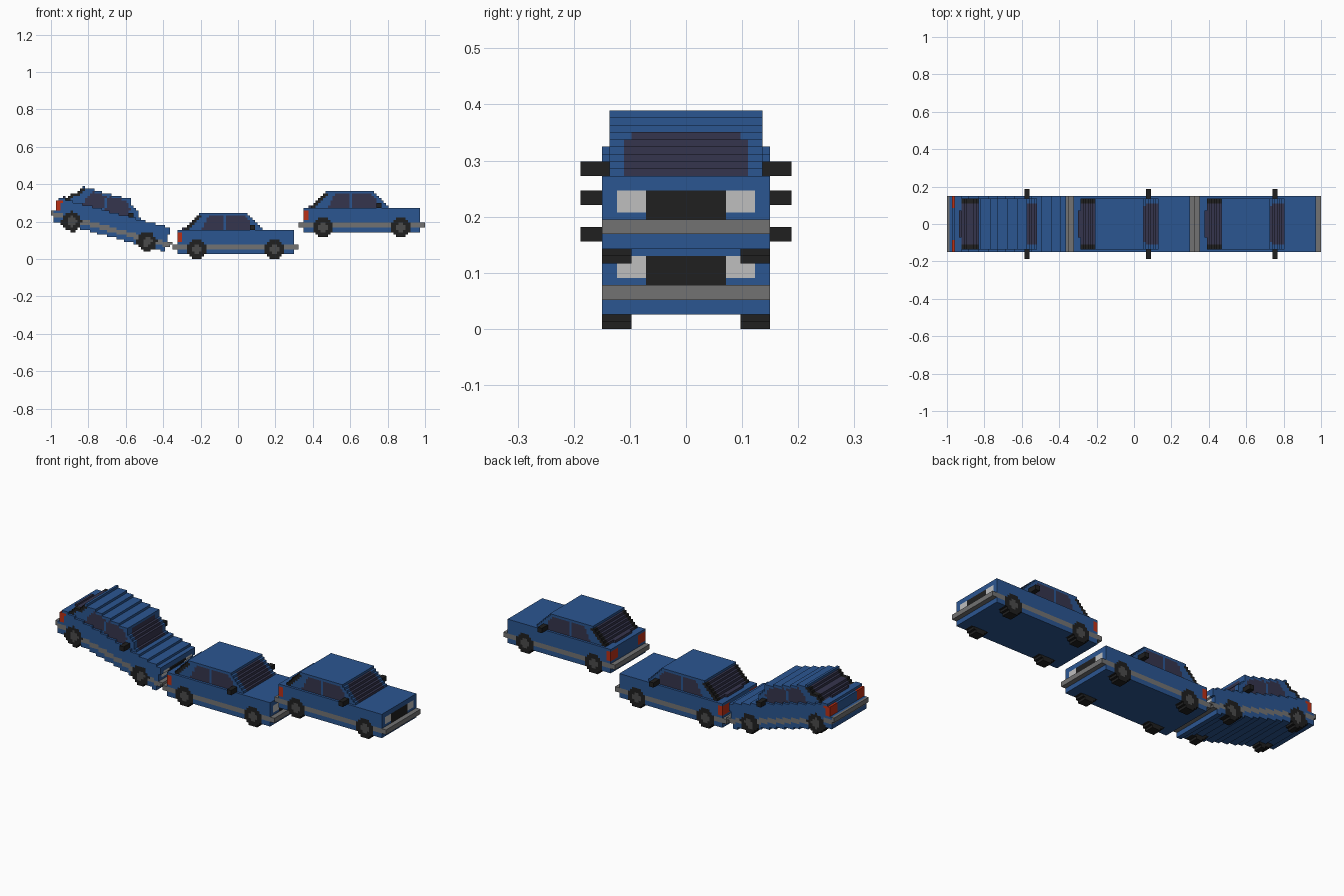
import bpy, bmesh, math

cube = bpy.data.objects.get("Cube")
if cube:
    bpy.data.objects.remove(cube, do_unlink=True)

V = 2 / 154  # edge length of one block

# Flat colours (linear)
COLOURS = {
    "blue_paint": (0.024, 0.093, 0.285),
    "tinted_glass": (0.036, 0.035, 0.075),
    "black_rubber": (0.014, 0.014, 0.014),
    "grey_trim": (0.17, 0.17, 0.17),
    "hub_grey": (0.07, 0.07, 0.07),
    "lamp_white": (0.52, 0.52, 0.52),
    "tail_red": (0.50, 0.03, 0.008),
}
MATS = {}
for mat_name, rgb in COLOURS.items():
    m = bpy.data.materials.new(mat_name)
    m.use_nodes = True
    m.diffuse_color = (*rgb, 1)
    m.node_tree.nodes["Principled BSDF"].inputs["Base Color"].default_value = (*rgb, 1)
    MATS[mat_name] = m

PART_COLOUR = {
    "body": "blue_paint", "cabin": "blue_paint", "bumper_trim": "grey_trim",
    "windshield": "tinted_glass", "rear_window": "tinted_glass",
    "side_windows": "tinted_glass", "rear_louvres": "black_rubber",
    "grille": "black_rubber", "headlights": "lamp_white",
    "tail_lights": "tail_red", "mirrors": "black_rubber",
    "wheels": "black_rubber", "hubs": "hub_grey",
}


def design_car():
    """Paint the car's parts into a block grid; later parts replace earlier ones."""
    grid = {}

    def box(part, x0, x1, k0, k1, z0, z1):
        # k counts blocks outward from the centre line, mirrored to both sides
        for x in range(x0, x1):
            for k in range(k0, k1):
                for z in range(z0, z1):
                    grid[x, k, z] = grid[x, -k, z] = part

    def disc(part, cx, cz, limit, k0, k1):
        for x in range(cx - 4, cx + 4):
            for z in range(cz - 4, cz + 4):
                if (x + 0.5 - cx) ** 2 + (z + 0.5 - cz) ** 2 < limit:
                    box(part, x, x + 1, k0, k1, z, z + 1)

    # Lower body and the trim band that runs into both bumpers
    box("body", 2, 50, 0, 12, 2, 12)
    box("bumper_trim", 0, 52, 0, 12, 4, 6)
    # Stepped cabin, roof row last
    for i in range(7):
        box("cabin", 5 + i, 37 - i, 0, 11, 12 + i, 13 + i)
    # Glass and louvres follow the cabin steps
    for i in range(6):
        z = 12 + i
        half = 8 if i == 5 else 9
        box("windshield", 35 - i, 37 - i, 0, half, z, z + 1)
        box("rear_window", 5 + i, 7 + i, 0, 9, z, z + 1)
        box("rear_louvres", 5 + i, 7 + i, 9, 11, z, z + 1)
        box("side_windows", 12 + round(i * 0.6), 21, 10, 11, z, z + 1)
        box("side_windows", 22, 34 - round(i * 0.8), 10, 11, z, z + 1)
    box("rear_window", 4, 5, 0, 6, 12, 13)
    # Lights, grille and mirrors
    box("grille", 49, 50, 0, 6, 6, 10)
    box("headlights", 49, 50, 6, 10, 7, 10)
    box("tail_lights", 2, 4, 7, 12, 7, 11)
    box("mirrors", 32, 34, 11, 15, 12, 14)
    # Wheels
    for cx in (10, 42):
        disc("wheels", cx, 4, 16.5, 8, 12)
        disc("hubs", cx, 4, 4, 11, 12)
    return grid


def tilt(grid, degrees, dx, dz):
    """Pitch the car nose down and snap it back to whole blocks."""
    c, s = math.cos(math.radians(degrees)), math.sin(math.radians(degrees))
    out = {}
    for X in range(0, 52):
        for Z in range(0, 34):
            px, pz = X + 0.5 - dx, Z + 0.5 - dz
            x, z = math.floor(px * c - pz * s), math.floor(px * s + pz * c)
            for k in range(-14, 15):
                if (x, k, z) in grid:
                    out[X, k, Z] = grid[x, k, z]
    return out


def shift(cell, axis, n):
    cell = list(cell)
    cell[axis] += n
    return tuple(cell)


def build_part(name, part, grid, ox, oz):
    """Skin the exposed sides of one part, joined into long strips."""
    cells = [c for c, p in grid.items() if p == part]
    bm = bmesh.new()
    verts = {}

    def vert(p):
        if p not in verts:
            verts[p] = bm.verts.new((-1 + (ox + p[0]) * V, (p[1] - 0.5) * V, (oz + p[2]) * V))
        return verts[p]

    for axis in range(3):
        run = 0 if axis == 1 else 1
        u, w = (axis + 1) % 3, (axis + 2) % 3
        for sign in (-1, 1):
            open_cells = {c for c in cells if shift(c, axis, sign) not in grid}
            for c in sorted(open_cells):
                if shift(c, run, -1) in open_cells:
                    continue
                n = 1
                while shift(c, run, n) in open_cells:
                    n += 1
                hi = [c[0] + 1, c[1] + 1, c[2] + 1]
                hi[run] += n - 1
                quad = []
                for cu, cw in ((c[u], c[w]), (hi[u], c[w]), (hi[u], hi[w]), (c[u], hi[w])):
                    p = [0, 0, 0]
                    p[axis] = hi[axis] if sign > 0 else c[axis]
                    p[u], p[w] = cu, cw
                    quad.append(vert(tuple(p)))
                bm.faces.new(quad if sign > 0 else quad[::-1])
    mesh = bpy.data.meshes.new(name)
    bm.to_mesh(mesh)
    bm.free()
    mesh.materials.append(MATS[PART_COLOUR[part]])
    bpy.context.scene.collection.objects.link(bpy.data.objects.new(name, mesh))


# Three cars in a row: one pitched nose down, one on the ground, one raised
car = design_car()
for label, grid, ox, oz in (
    ("tilted_car", tilt(car, 15, -2.1, 14.15), 0, 0),
    ("middle_car", car, 50, 0),
    ("raised_car", car, 102, 9),
):
    for part in PART_COLOUR:
        build_part(f"{label}_{part}", part, grid, ox, oz)
